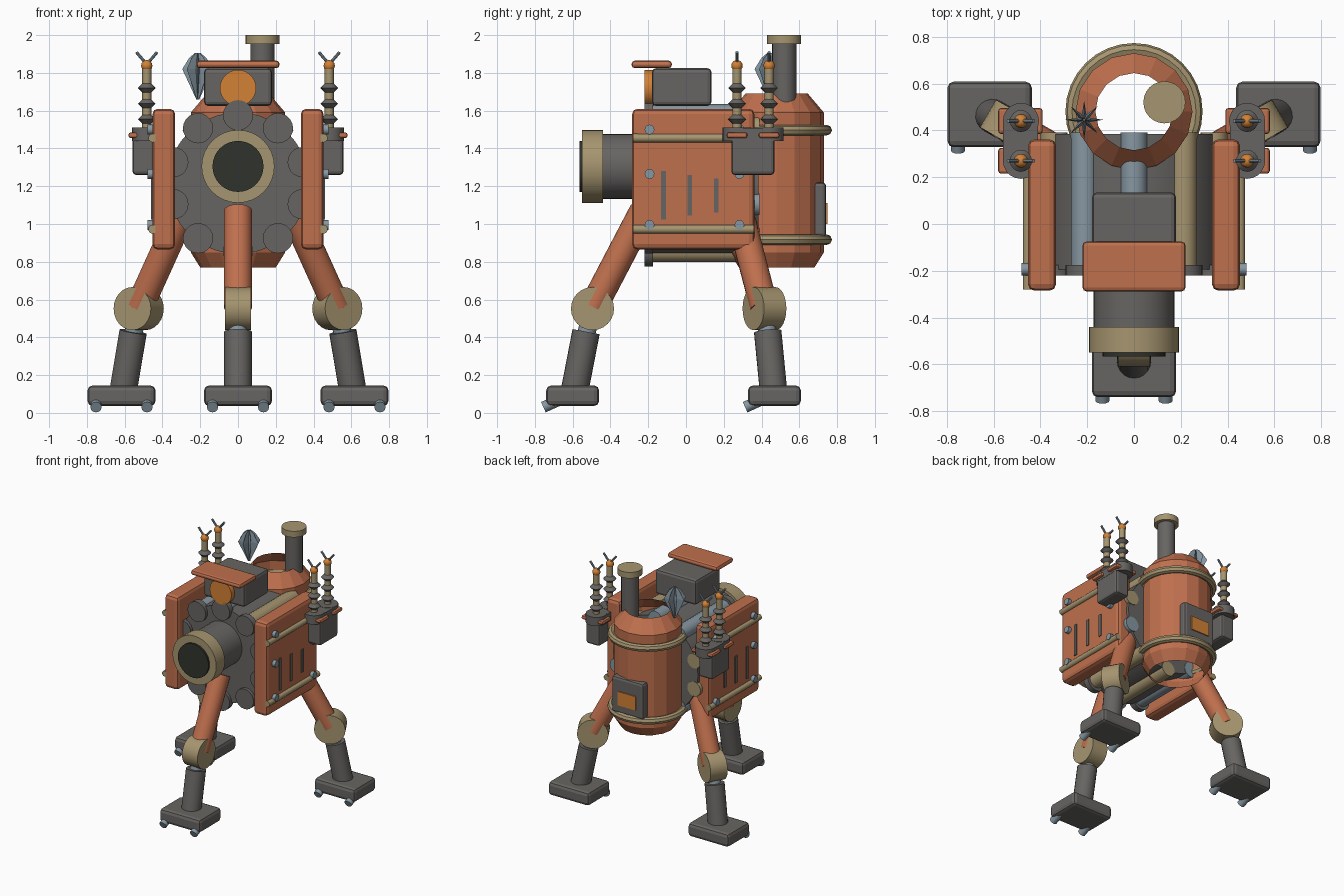
import bpy, bmesh, math
from mathutils import Vector

if "Cube" in bpy.data.objects:
    bpy.data.objects.remove(bpy.data.objects["Cube"])


def mat(name, r, g, b):
    m = bpy.data.materials.new(name)
    m.diffuse_color = (r, g, b, 1)
    m.use_nodes = True
    m.node_tree.nodes["Principled BSDF"].inputs["Base Color"].default_value = m.diffuse_color
    return m


ORANGE = mat("rust_orange", .52, .16, .075)
DARK = mat("dark_iron", .135, .13, .122)
TAN = mat("dull_brass", .38, .30, .16)
STEEL = mat("blue_steel", .24, .31, .36)
AMBER = mat("amber_glow", .65, .22, .035)
BLACK = mat("bore_black", .03, .033, .025)


def finish(bm, name, m, smooth=True):
    bmesh.ops.recalc_face_normals(bm, faces=bm.faces)
    me = bpy.data.meshes.new(name)
    bm.to_mesh(me)
    bm.free()
    ob = bpy.data.objects.new(name, me)
    bpy.context.collection.objects.link(ob)
    me.materials.append(m)
    if smooth:
        bpy.ops.object.select_all(action='DESELECT')
        ob.select_set(True)
        bpy.context.view_layer.objects.active = ob
        bpy.ops.object.shade_smooth_by_angle(angle=math.radians(32))
    return ob


def box(name, lo, hi, m, bevel=0.0):
    """Chamfered box between two corners."""
    bm = bmesh.new()
    bmesh.ops.create_cube(bm, size=1)
    for v in bm.verts:
        v.co = Vector([(a + b) / 2 + c * (b - a) for a, b, c in zip(lo, hi, v.co)])
    if bevel:
        bmesh.ops.bevel(bm, geom=bm.edges[:], offset=bevel, segments=2,
                        profile=.5, affect='EDGES')
    return finish(bm, name, m, False)


def rod(name, a, b, r, m, segs=20, r2=None):
    """Cylinder or cone from a to b."""
    a, b = Vector(a), Vector(b)
    d = b - a
    bm = bmesh.new()
    bmesh.ops.create_cone(bm, cap_ends=True, segments=segs, radius1=r,
                          radius2=r if r2 is None else r2, depth=d.length)
    rot = d.to_track_quat('Z', 'Y')
    for v in bm.verts:
        v.co = rot @ v.co + (a + b) / 2
    return finish(bm, name, m)


def ball(name, c, r, m):
    bm = bmesh.new()
    bmesh.ops.create_uvsphere(bm, u_segments=12, v_segments=8, radius=r)
    bmesh.ops.translate(bm, verts=bm.verts, vec=c)
    return finish(bm, name, m)


def lathe(name, c, profile, m, segs, star=1.0, smooth=False):
    """Open revolved shell; star < 1 pulls every second column inward."""
    bm = bmesh.new()
    rings = []
    for r, z in profile:
        ring = []
        for i in range(segs):
            t = 2 * math.pi * i / segs
            q = r * (star if i % 2 else 1)
            ring.append(bm.verts.new((c[0] + q * math.cos(t), c[1] + q * math.sin(t), z)))
        rings.append(ring)
    for p, q in zip(rings, rings[1:]):
        for i in range(segs):
            j = (i + 1) % segs
            bm.faces.new((p[i], p[j], q[j], q[i]))
    return finish(bm, name, m, smooth)


# --- drum with ten tubes and front caps
ZC, RC = 1.216, .36
rod("drum", (0, -.195, ZC), (0, .385, ZC), .375, DARK, 40)
for i in range(10):
    t = math.radians(36 * i)
    x, z = RC * math.sin(t), ZC + RC * math.cos(t)
    rod(f"tube_{i}", (x, -.18, z), (x, .39, z), .058, TAN if i % 3 else STEEL)
    rod(f"tube_cap_{i}", (x, -.22, z), (x, -.175, z), .08, DARK)

# --- gun barrel
rod("barrel", (0, -.46, 1.305), (0, -.19, 1.305), .172, DARK, 32)
rod("muzzle_ring", (0, -.55, 1.305), (0, -.44, 1.305), .193, TAN, 32)
rod("bore", (0, -.565, 1.305), (0, -.54, 1.305), .135, BLACK, 32)

# --- sight box on top
box("sight_box", (-.18, -.18, 1.625), (.18, .135, 1.825), DARK, .022)
rod("sight_lens", (0, -.22, 1.72), (0, -.17, 1.72), .096, AMBER, 28)
box("sight_visor", (-.22, -.288, 1.825), (.22, -.075, 1.865), ORANGE, .017)

# --- boiler: open shell with two hoops, rear hatch
BY = .48
lathe("boiler", (0, BY), [(.2, .77), (.25, .85), (.25, 1.59), (.165, 1.69)], ORANGE, 16)
for z in (.917, 1.497):
    loop = [(.265 + .028 * math.cos(k * math.pi / 4), z + .028 * math.sin(k * math.pi / 4))
            for k in range(9)]
    lathe("boiler_hoop", (0, BY), loop, TAN, 32, smooth=True)
box("hatch", (-.14, .67, .93), (.14, .742, 1.22), DARK, .02)
box("hatch_window", (-.08, .74, 1.0), (.08, .75, 1.11), AMBER)

# --- chimney and torn metal plume
rod("chimney", (.13, .52, 1.62), (.13, .52, 1.96), .064, DARK)
rod("chimney_cap", (.13, .52, 1.952), (.13, .52, 2.0), .09, TAN, 24)
lathe("plume", (-.213, .445), [(.008, 1.66), (.04, 1.73), (.082, 1.82), (.045, 1.88), (.015, 1.905)],
      STEEL, 16, star=.3)

# --- both sides: armour panel, rails, bolts, slots, antenna box
for s, side in ((-1, "left"), (1, "right")):
    def sbox(name, x0, x1, lo, hi, m, bev=0.0):
        xa, xb = sorted((s * x0, s * x1))
        return box(f"{side}_{name}", (xa, *lo), (xb, *hi), m, bev)

    sbox("panel", .333, .453, (-.285, .865), (.362, 1.61), ORANGE, .028)
    for z in (.972, 1.455):
        rod(f"{side}_rail", (s * .452, -.28, z), (s * .452, .36, z), .023, TAN, 12)
    for y in (-.193, .283):
        for z in (.995, 1.265, 1.5):
            rod(f"{side}_bolt", (s * .44, y, z), (s * .48, y, z), .026, STEEL, 12)
    for y, h in ((-.12, .128), (.02, .107), (.16, .09)):
        zc = 1.152
        sbox("slot", .448, .46, (y - .013, zc - h), (y + .013, zc + h), DARK)

    sbox("antenna_box", .44, .558, (.24, 1.26), (.468, 1.5), DARK, .018)
    sbox("antenna_lid", .41, .56, (.26, 1.44), (.44, 1.508), DARK)
    for y in (.27, .44):
        x = s * .483
        rod(f"{side}_lid_end", (x, y, 1.44), (x, y, 1.51), .077, DARK, 20)
        sbox("lid_clamp", .39, .58, (y - .055, 1.455), (y + .055, 1.485), ORANGE, .012)
        rod(f"{side}_mast", (x, y, 1.5), (x, y, 1.83), .024, TAN, 12)
        for z in (1.555, 1.637, 1.72):
            rod(f"{side}_insulator", (x, y, z), (x, y, z + .025), .047, DARK, 16, .022)
            rod(f"{side}_insulator", (x, y, z), (x, y, z - .025), .047, DARK, 16, .022)
        ball(f"{side}_mast_ball", (x, y, 1.838), .03, AMBER)
        for k in (-1, 1):
            rod(f"{side}_prong", (x, y, 1.845), (x + k * .055, y, 1.91), .008, STEEL, 8)

# --- three legs spread around one centre
for n, deg in (("front", -90), ("rear_right", 30), ("rear_left", 150)):
    d = Vector((math.cos(math.radians(deg)), math.sin(math.radians(deg)), 0))
    side = Vector((-d.y, d.x, 0))

    def at(r, z):
        return Vector((0, .112, z)) + d * r

    knee = at(.607, .552)
    rod(f"{n}_thigh", at(.336, 1.07), at(.603, .56), .075, ORANGE, 20)
    rod(f"{n}_knee", knee - side * .068, knee + side * .068, .114, TAN, 24)
    rod(f"{n}_piston", at(.612, .53), at(.65, .38), .048, STEEL, 16)
    rod(f"{n}_shin", at(.641, .43), at(.703, .11), .073, DARK, 20)
    f = at(.712, 0)
    box(f"{n}_foot", (f.x - .18, f.y - .14, .037), (f.x + .18, f.y + .14, .145), DARK, .026)
    for k in (-1, 1):
        rod(f"{n}_toe", (f.x + k * .135, f.y - .08, .064), (f.x + k * .135, f.y - .155, .03),
            .03, STEEL, 12)
